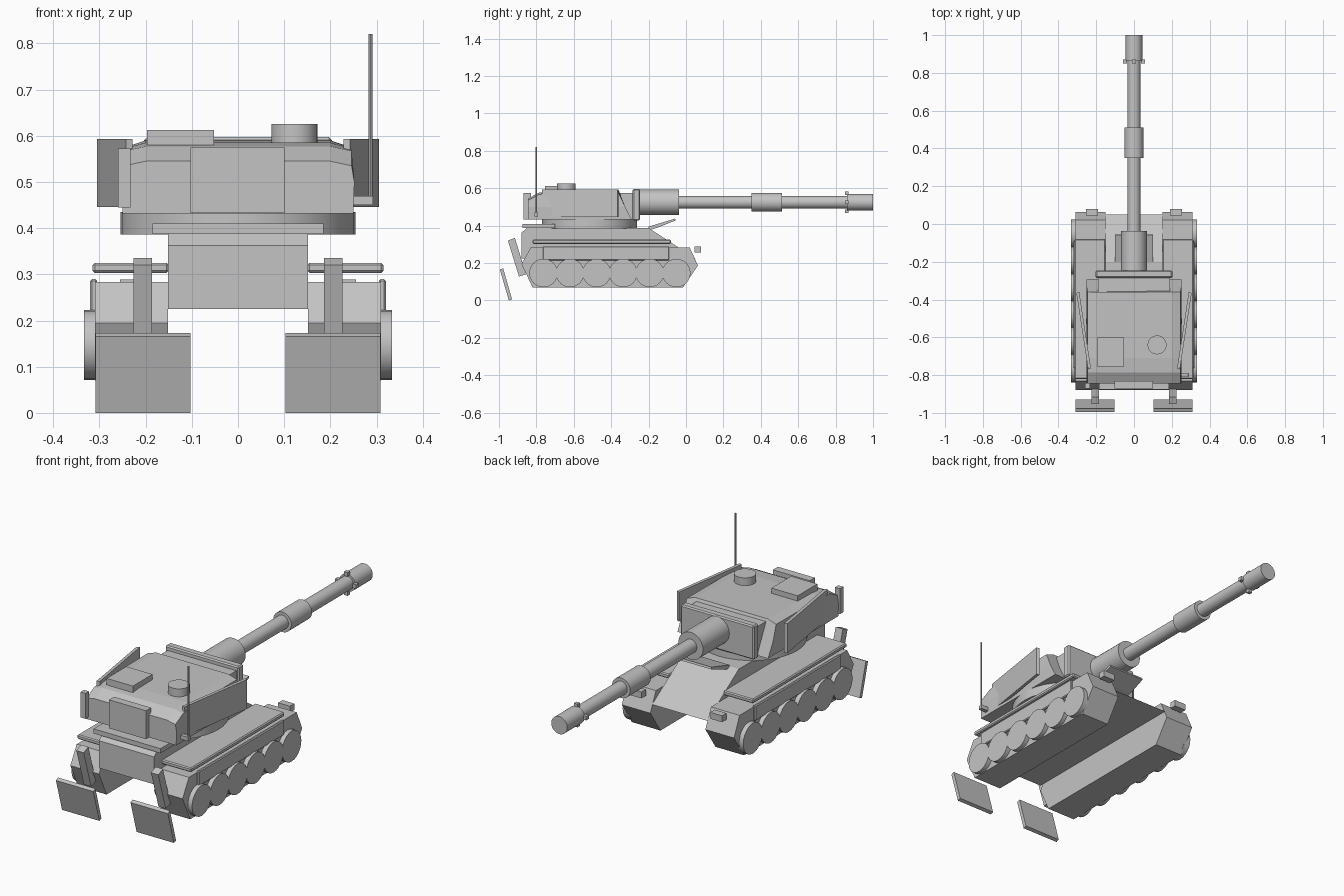
import bpy, bmesh, math
from mathutils import Vector, Matrix

if "Cube" in bpy.data.objects:
    bpy.data.objects.remove(bpy.data.objects["Cube"])

grey = bpy.data.materials.new("plain grey")
grey.use_nodes = True
grey.diffuse_color = (0.55, 0.55, 0.55, 1)
grey.node_tree.nodes["Principled BSDF"].inputs["Base Color"].default_value = (0.55, 0.55, 0.55, 1)


def finish(name, bm, bevel=0, smooth=False):
    bmesh.ops.recalc_face_normals(bm, faces=bm.faces)
    mesh = bpy.data.meshes.new(name)
    bm.to_mesh(mesh)
    bm.free()
    mesh.materials.append(grey)
    ob = bpy.data.objects.new(name, mesh)
    bpy.context.collection.objects.link(ob)
    if bevel:
        mod = ob.modifiers.new("Bevel", "BEVEL")
        mod.width = bevel
        mod.segments = 1
    if smooth:
        bpy.ops.object.select_all(action="DESELECT")
        ob.select_set(True)
        bpy.context.view_layer.objects.active = ob
        bpy.ops.object.shade_smooth_by_angle(angle=math.radians(35))
    return ob


def prism(name, points, direction, bevel=0):
    """Extrude a closed outline along a direction."""
    bm = bmesh.new()
    face = bm.faces.new([bm.verts.new(p) for p in points])
    moved = bmesh.ops.extrude_face_region(bm, geom=[face])["geom"]
    verts = [v for v in moved if isinstance(v, bmesh.types.BMVert)]
    bmesh.ops.translate(bm, verts=verts, vec=Vector(direction))
    return finish(name, bm, bevel)


def side_profile(name, x0, x1, outline, bevel=0):
    return prism(name, [(x0, y, z) for y, z in outline], (x1 - x0, 0, 0), bevel)


def box(name, x, y, z, bevel=0):
    outline = [(y[0], z[0]), (y[1], z[0]), (y[1], z[1]), (y[0], z[1])]
    return side_profile(name, x[0], x[1], outline, bevel)


def cylinder(name, start, end, radius, sides=32):
    start, end = Vector(start), Vector(end)
    axis = end - start
    turn = Vector((0, 0, 1)).rotation_difference(axis).to_matrix().to_4x4()
    bm = bmesh.new()
    bmesh.ops.create_cone(bm, cap_ends=True, segments=sides, radius1=radius, radius2=radius,
                          depth=axis.length, matrix=Matrix.Translation((start + end) / 2) @ turn)
    return finish(name, bm, smooth=True)


# Hull with sloped nose
side_profile("hull", -0.152, 0.152, [(-0.88, 0.225), (-0.88, 0.362), (-0.85, 0.388),
                                     (-0.2, 0.388), (0.05, 0.225)])
box("rear_deck_box", (-0.185, 0.185), (-0.875, -0.7), (0.387, 0.41))
side_profile("driver_hatch", -0.1, 0.1, [(-0.2, 0.375), (-0.15, 0.39), (-0.055, 0.428),
                                         (-0.058, 0.438), (-0.15, 0.41), (-0.2, 0.395)])

# Running gear and rear spades, one set per side
pod = [(-0.88, 0.195), (-0.82, 0.07), (-0.016, 0.07), (0.064, 0.187), (0.02, 0.283), (-0.83, 0.283)]
strut = [(-0.952, 0.32), (-0.915, 0.335), (-0.855, 0.14), (-0.893, 0.128)]
spade = [(-0.995, 0.165), (-0.978, 0.173), (-0.93, 0.006), (-0.947, 0)]
for side, s in (("left", 1), ("right", -1)):
    side_profile(side + "_track_pod", s * 0.152, s * 0.31, pod)
    box(side + "_fender", (s * 0.15, s * 0.315), (-0.82, -0.08), (0.303, 0.325), 0.005)
    box(side + "_skirt", (s * 0.305, s * 0.32), (-0.765, -0.09), (0.215, 0.29), 0.004)
    box(side + "_headlight", (s * 0.19, s * 0.255), (0.045, 0.08), (0.257, 0.289))
    side_profile(side + "_spade_arm", s * 0.186, s * 0.226, strut)
    side_profile(side + "_spade", s * 0.103, s * 0.309, spade)
    for i in range(6):
        y = -0.762 + i * 0.142
        cylinder(f"{side}_wheel_{i + 1}", (s * 0.3, y, 0.147), (s * 0.333, y, 0.147), 0.076, 24)

# Turret ring and turret body
cylinder("turret_ring", (0, -0.515, 0.386), (0, -0.515, 0.435), 0.254, 40)
stations = [(-0.845, -0.845, 0.535, 0.545), (-0.785, -0.785, 0.567, 0.577),
            (-0.71, -0.71, 0.573, 0.585), (-0.29, -0.36, 0.575, 0.59)]
bm = bmesh.new()
rings = []
for y_low, y_top, z_edge, z_roof in stations:
    half = [(0.25, y_low, 0.432), (0.252, (y_low + y_top) / 2, 0.5),
            (0.246, y_top, z_edge), (0.2, y_top, z_roof)]
    loop = half + [(-x, y, z) for x, y, z in reversed(half)]
    rings.append([bm.verts.new(p) for p in loop])
for a, b in zip(rings, rings[1:]):
    for i in range(len(a)):
        j = (i + 1) % len(a)
        bm.faces.new((a[i], a[j], b[j], b[i]))
bm.faces.new(rings[0])
bm.faces.new(rings[-1])
finish("turret", bm)

# Turret fittings
box("rear_panel", (-0.103, 0.101), (-0.87, -0.83), (0.433, 0.575))
box("mantlet", (-0.203, 0.203), (-0.285, -0.245), (0.428, 0.597), 0.006)
box("mantlet_mount", (-0.19, 0.19), (-0.36, -0.275), (0.434, 0.575))
box("roof_box", (-0.197, -0.052), (-0.755, -0.6), (0.57, 0.613))
cylinder("commander_cupola", (0.122, -0.64, 0.57), (0.122, -0.64, 0.625), 0.05)
box("rear_post", (-0.26, -0.233), (-0.87, -0.843), (0.445, 0.572))
cylinder("antenna", (0.287, -0.8, 0.45), (0.287, -0.8, 0.82), 0.004, 8)
box("antenna_bracket", (0.235, 0.292), (-0.81, -0.79), (0.45, 0.47))
for side, s in (("left", 1), ("right", -1)):
    outline = [(s * 0.305, -0.365), (s * 0.29, -0.36), (s * 0.228, -0.765), (s * 0.243, -0.77)]
    prism(side + "_side_armour", [(x, y, 0.446) for x, y in outline], (0, 0, 0.147))

# Gun, all along one axis
gun_z = 0.525
for name, y0, y1, r in (("gun_sleeve", -0.25, -0.037, 0.068), ("barrel", -0.05, 0.99, 0.034),
                        ("bore_evacuator", 0.35, 0.512, 0.05), ("muzzle", 0.862, 1.0, 0.044)):
    cylinder(name, (0, y0, gun_z), (0, y1, gun_z), r)
for i in range(4):
    a = i * math.pi / 2
    cx, cz = 0.048 * math.cos(a), gun_z + 0.048 * math.sin(a)
    box(f"muzzle_lug_{i + 1}", (cx - 0.01, cx + 0.01), (0.85, 0.87), (cz - 0.01, cz + 0.01))
